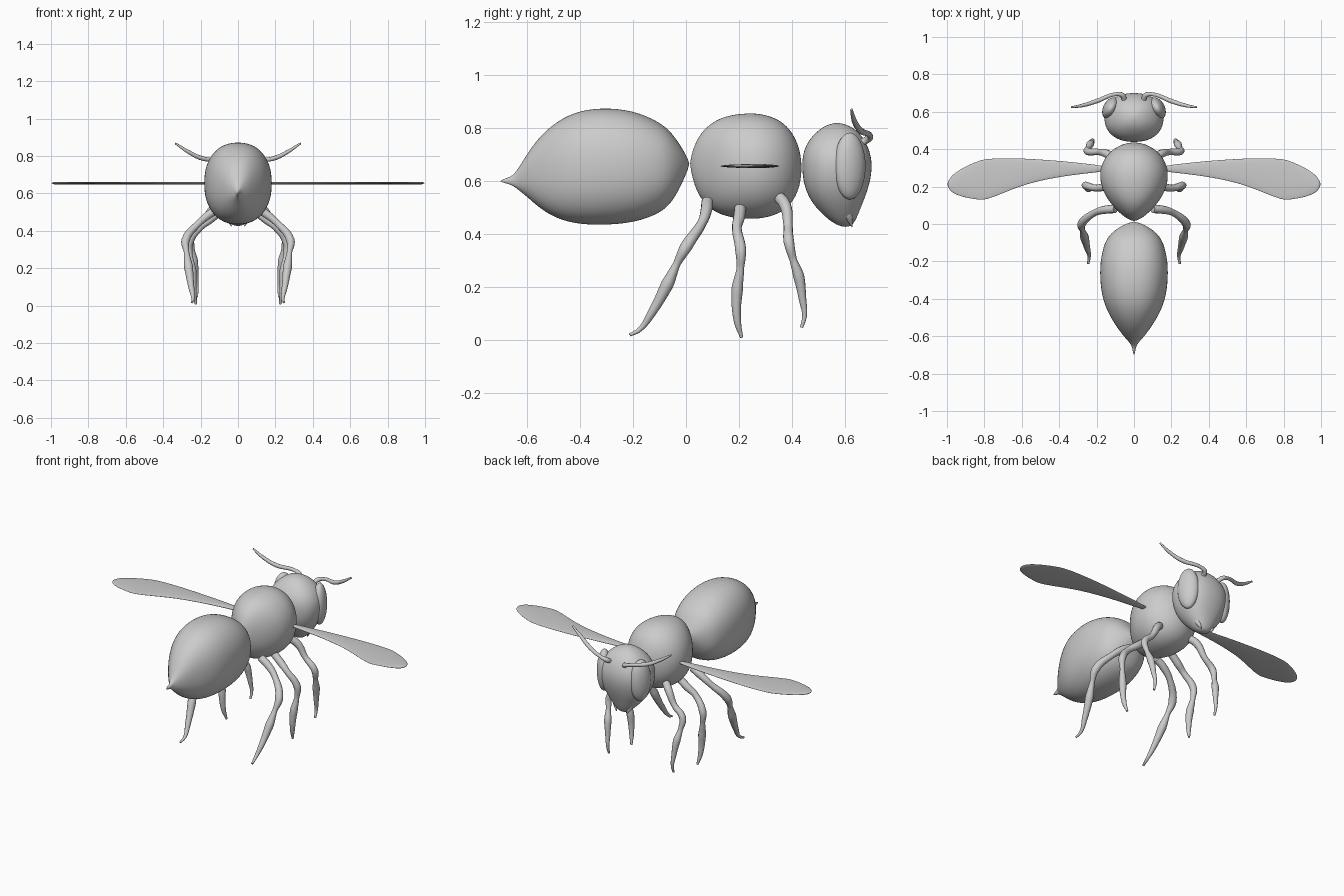
import bpy, math
from mathutils import Vector

if "Cube" in bpy.data.objects:
    bpy.data.objects.remove(bpy.data.objects["Cube"])

SIDES = 24


def loft(name, axis, rings, power=2.0):
    """Skin rings (t, c1, c2, r1, r2) along an axis; first and last rings close to poles."""
    def place(t, a, b):
        return {'x': (t, a, b), 'y': (a, t, b), 'z': (a, b, t)}[axis]

    def bend(v):
        return math.copysign(abs(v) ** (2 / power), v)

    verts, faces = [place(*rings[0][:3])], []
    for t, c1, c2, r1, r2 in rings[1:-1]:
        for i in range(SIDES):
            a = 2 * math.pi * i / SIDES
            verts.append(place(t, c1 + 1.01 * r1 * bend(math.cos(a)),
                               c2 + 1.01 * r2 * bend(math.sin(a))))
    verts.append(place(*rings[-1][:3]))
    last, n = len(verts) - 1, len(rings) - 2
    for i in range(SIDES):
        j = (i + 1) % SIDES
        faces.append((0, 1 + j, 1 + i))
        for k in range(n - 1):
            p, q = 1 + k * SIDES, 1 + (k + 1) * SIDES
            faces.append((p + i, p + j, q + j, q + i))
        p = 1 + (n - 1) * SIDES
        faces.append((p + i, p + j, last))
    me = bpy.data.meshes.new(name)
    me.from_pydata(verts, [], faces)
    ob = bpy.data.objects.new(name, me)
    bpy.context.collection.objects.link(ob)
    bpy.context.view_layer.objects.active = ob
    bpy.ops.object.mode_set(mode='EDIT')
    bpy.ops.mesh.select_all(action='SELECT')
    bpy.ops.mesh.normals_make_consistent(inside=False)
    bpy.ops.object.mode_set(mode='OBJECT')
    me.polygons.foreach_set("use_smooth", [True] * len(me.polygons))
    ob.modifiers.new("smooth", 'SUBSURF').levels = 2
    ob.modifiers["smooth"].render_levels = 2
    return ob


def tube(name, pts, radii, side):
    """Smooth tapering limb through the given points."""
    cu = bpy.data.curves.new(name, 'CURVE')
    cu.dimensions = '3D'
    cu.bevel_depth, cu.bevel_resolution, cu.resolution_u = 1.0, 4, 6
    cu.use_fill_caps = True
    sp = cu.splines.new('BEZIER')
    sp.bezier_points.add(len(pts) - 1)
    for bp, (x, y, z), r in zip(sp.bezier_points, pts, radii):
        bp.co, bp.radius = (x * side, y, z), r
        bp.handle_left_type = bp.handle_right_type = 'AUTO'
    ob = bpy.data.objects.new(name, cu)
    bpy.context.collection.objects.link(ob)
    bpy.ops.object.select_all(action='DESELECT')
    ob.select_set(True)
    bpy.context.view_layer.objects.active = ob
    bpy.ops.object.convert(target='MESH')
    bpy.ops.object.shade_smooth_by_angle(angle=math.radians(50))


# Abdomen with stinger: (y, top, bottom, half width)
abdomen = [(-.64, .633, .572, .018), (-.60, .70, .54, .055), (-.56, .757, .503, .085),
           (-.50, .815, .462, .125), (-.42, .86, .437, .163), (-.32, .876, .432, .181),
           (-.20, .866, .44, .182), (-.10, .822, .475, .158), (-.05, .778, .52, .125),
           (-.01, .715, .60, .07)]
loft("abdomen", 'y', [(-.703, 0, .598, 0, 0), (-.685, 0, .599, .006, .008), (-.66, 0, .60, .01, .015)]
     + [(y, 0, (t + b) / 2, w, (t - b) / 2) for y, t, b, w in abdomen]
     + [(.017, 0, .665, 0, 0)], 2.25)

# Thorax
thorax = [(.025, .715, .605, .03), (.05, .775, .535, .068), (.10, .822, .485, .117),
          (.15, .843, .466, .152), (.20, .852, .457, .175), (.26, .855, .455, .183),
          (.31, .846, .462, .176), (.36, .825, .48, .152), (.40, .785, .515, .113),
          (.428, .725, .57, .06)]
loft("thorax", 'y', [(.014, 0, .665, 0, 0)]
     + [(y, 0, (t + b) / 2, w, (t - b) / 2) for y, t, b, w in thorax]
     + [(.438, 0, .65, 0, 0)], 2.1)

# Head, built upward: (z, back, front, half width)
head = [(.43, .575, .625, .028), (.45, .54, .64, .055), (.50, .487, .66, .10),
        (.55, .457, .68, .133), (.60, .442, .695, .152), (.65, .438, .702, .16),
        (.70, .44, .697, .155), (.75, .46, .677, .13), (.79, .498, .645, .085),
        (.81, .53, .61, .045)]
loft("head", 'z', [(.425, 0, .602, 0, 0)]
     + [(z, 0, (b + f) / 2, w, (f - b) / 2) for z, b, f, w in head]
     + [(.82, 0, .57, 0, 0)], 2.25)

# Wing sections: (x, trailing y, leading y)
wing = [(.16, .28, .312), (.28, .268, .325), (.40, .252, .338), (.55, .222, .348),
        (.65, .186, .352), (.74, .148, .351), (.80, .129, .346), (.83, .13, .338),
        (.90, .14, .309), (.96, .16, .272), (.985, .18, .245)]

# Limb points run from body to tip
legs = {
    "hind_leg": ([(.10, .08, .52), (.15, .077, .49), (.21, .06, .44), (.28, .0, .35), (.275, -.035, .285),
                  (.265, -.07, .21), (.25, -.13, .10), (.24, -.175, .038), (.245, -.212, .018)],
                 [.022, .022, .018, .023, .014, .024, .016, .009, .006]),
    "middle_leg": ([(.10, .205, .50), (.15, .20, .46), (.20, .192, .42), (.258, .206, .34), (.257, .205, .27),
                    (.245, .193, .19), (.235, .194, .07), (.225, .21, .008)],
                   [.022, .022, .018, .021, .014, .022, .014, .006]),
    "front_leg": ([(.10, .345, .545), (.145, .375, .505), (.19, .385, .43), (.248, .388, .37), (.245, .405, .30),
                   (.235, .425, .24), (.225, .44, .15), (.22, .447, .09), (.22, .436, .046)],
                  [.022, .022, .017, .02, .014, .021, .014, .009, .006]),
}

for side, tag in ((1, "right"), (-1, "left")):
    # Wing
    loft(tag + "_wing", 'x', [(.155 * side, .296, .655, 0, 0)]
         + [(x * side, (a + b) / 2, .655, (b - a) / 2, .007) for x, a, b in wing]
         + [(1.0 * side, .212, .655, 0, 0)])
    # Legs
    for name, (pts, radii) in legs.items():
        tube(tag + "_" + name, pts, radii, side)
    # Antenna
    tube(tag + "_antenna", [(.05, .655, .74), (.062, .688, .758), (.095, .694, .77), (.20, .657, .79),
                            (.27, .635, .825), (.335, .624, .868)],
         [.013, .014, .010, .012, .010, .005], side)
    # Mandible
    tube(tag + "_mandible", [(.055, .59, .515), (.05, .612, .47), (.035, .627, .425)],
         [.024, .017, .002], side)
    # Compound eye
    bpy.ops.mesh.primitive_uv_sphere_add(segments=32, ring_count=20, radius=1,
                                         location=(.123 * side, .618, .655),
                                         rotation=(0, 0, math.radians(27) * side))
    eye = bpy.context.object
    eye.name = tag + "_eye"
    eye.scale = (.042, .063, .126)
    bpy.ops.object.shade_smooth()
